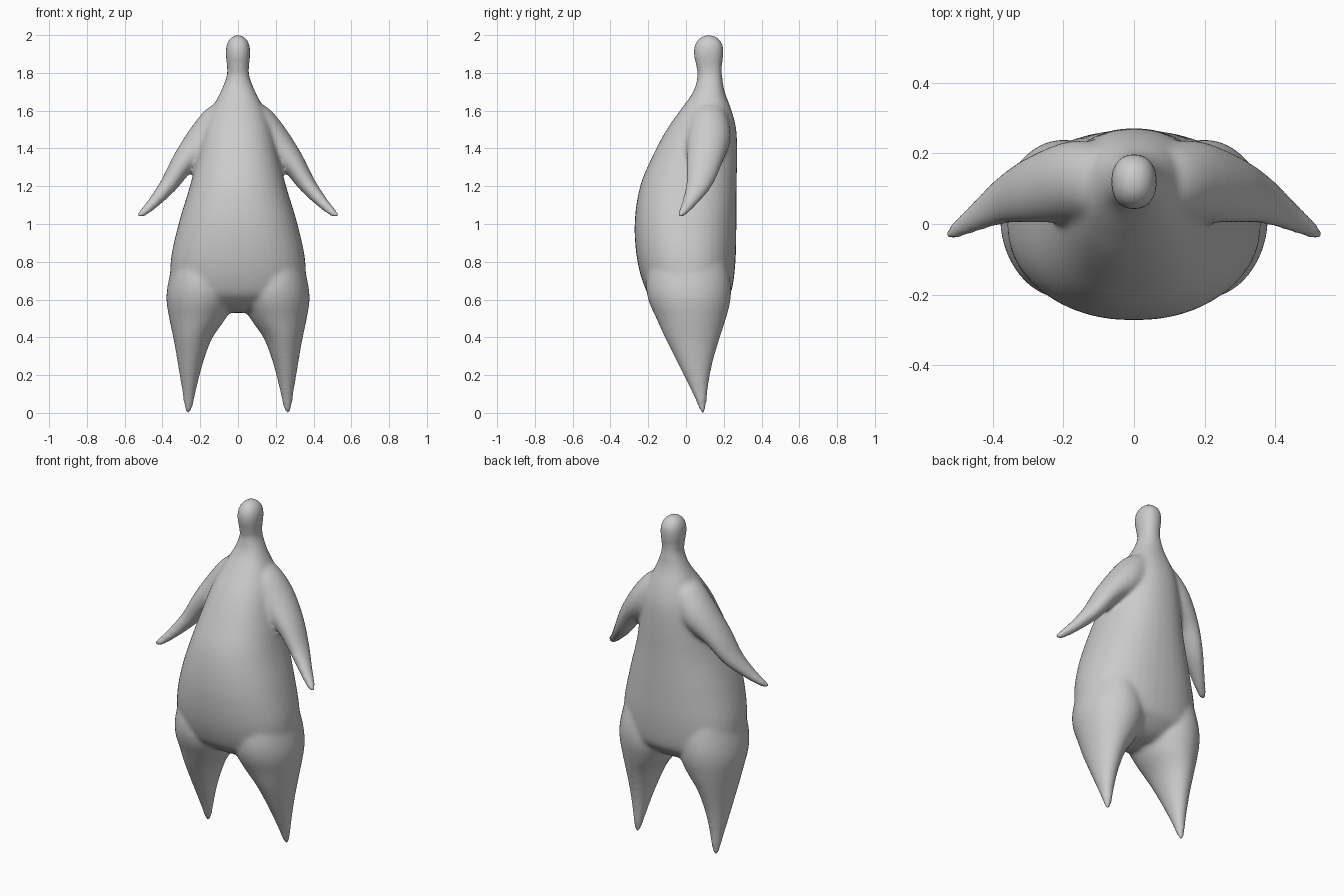
import bpy, bmesh, math
from mathutils import Vector

if "Cube" in bpy.data.objects:
    bpy.data.objects.remove(bpy.data.objects["Cube"])

SIDES = 40
STEPS = 5


def spline(rows):
    """Smoothly interpolate rows of numbers (Catmull-Rom)."""
    rows = [Vector(r) for r in rows]
    pts = [rows[0]] + rows + [rows[-1]]
    out = []
    for a, b, c, d in zip(pts, pts[1:], pts[2:], pts[3:]):
        for i in range(STEPS):
            t = i / STEPS
            out.append(0.5 * (2 * b + (c - a) * t + (2 * a - 5 * b + 4 * c - d) * t ** 2
                              + (3 * b - a - 3 * c + d) * t ** 3))
    return out + [rows[-1]]


def loft(bm, rows, u=(1, 0, 0), power=2.0, mirror=1):
    """Skin rings given as (x, y, z, radius along u, radius along y)."""
    u, v = Vector(u), Vector((0, 1, 0))
    rings = []
    for x, y, z, ru, rv in spline(rows):
        ring = []
        for k in range(SIDES):
            a = 2 * math.pi * k / SIDES
            c, s = math.cos(a), math.sin(a)
            p = (Vector((x, y, z)) + u * math.copysign(abs(c) ** (2 / power), c) * max(ru, 0.002)
                 + v * math.copysign(abs(s) ** (2 / power), s) * max(rv, 0.002))
            ring.append(bm.verts.new((p.x * mirror, p.y, p.z)))
        rings.append(ring)
    faces = [bm.faces.new(rings[0]), bm.faces.new(rings[-1])]
    for r, q in zip(rings, rings[1:]):
        for k in range(SIDES):
            j = (k + 1) % SIDES
            faces.append(bm.faces.new((r[k], r[j], q[j], q[k])))
    bmesh.ops.recalc_face_normals(bm, faces=faces)


# torso, neck and head: z, half width, front y, back y
torso = [(0.53, 0.06, -0.02, 0.10), (0.55, 0.15, -0.10, 0.15), (0.59, 0.26, -0.16, 0.20),
         (0.65, 0.345, -0.212, 0.242), (0.80, 0.357, -0.257, 0.262), (1.0, 0.315, -0.272, 0.267),
         (1.2, 0.255, -0.243, 0.268), (1.37, 0.212, -0.172, 0.271), (1.5, 0.18, -0.102, 0.266),
         (1.6, 0.142, -0.032, 0.242), (1.7, 0.092, 0.038, 0.205), (1.78, 0.061, 0.06, 0.192),
         (1.83, 0.058, 0.055, 0.190), (1.9, 0.065, 0.041, 0.198), (1.95, 0.060, 0.047, 0.194),
         (1.985, 0.040, 0.072, 0.168), (2.003, 0.008, 0.11, 0.13)]
# leg: z, inner x, outer x, front y, back y
leg = [(0.85, 0.08, 0.33, -0.18, 0.20), (0.70, 0.03, 0.368, -0.21, 0.235),
       (0.60, 0.02, 0.379, -0.20, 0.236), (0.50, 0.065, 0.364, -0.157, 0.212),
       (0.40, 0.134, 0.343, -0.112, 0.18), (0.30, 0.174, 0.325, -0.062, 0.15),
       (0.20, 0.203, 0.309, -0.012, 0.127), (0.10, 0.226, 0.293, 0.036, 0.113),
       (0.03, 0.24, 0.284, 0.066, 0.106), (-0.004, 0.256, 0.27, 0.08, 0.096)]
# arm: centre x, y, z, thickness, depth
arm = [(0.04, 0.12, 1.62, 0.06, 0.08), (0.10, 0.12, 1.55, 0.09, 0.105),
       (0.175, 0.12, 1.445, 0.098, 0.115), (0.285, 0.098, 1.33, 0.066, 0.095),
       (0.367, 0.07, 1.208, 0.047, 0.07), (0.45, 0.018, 1.11, 0.031, 0.042),
       (0.508, -0.02, 1.055, 0.021, 0.024), (0.532, -0.034, 1.036, 0.008, 0.008)]

bm = bmesh.new()
loft(bm, [(0, (f + b) / 2, z, w, (b - f) / 2) for z, w, f, b in torso], power=2.25)
for side in (1, -1):
    loft(bm, [((i + o) / 2, (f + b) / 2, z, (o - i) / 2, (b - f) / 2)
              for z, i, o, f, b in leg], mirror=side)
    loft(bm, arm, u=(0.8, 0, 0.6), mirror=side)

mesh = bpy.data.meshes.new("body")
bm.to_mesh(mesh)
bm.free()
body = bpy.data.objects.new("body", mesh)
bpy.context.collection.objects.link(body)
bpy.context.view_layer.objects.active = body
body.select_set(True)

# fuse the limbs into one soft skin
fuse = body.modifiers.new("fuse", 'REMESH')
fuse.mode = 'VOXEL'
fuse.voxel_size = 0.012
soften = body.modifiers.new("soften", 'SMOOTH')
soften.factor = 0.5
soften.iterations = 10
for name in ("fuse", "soften"):
    bpy.ops.object.modifier_apply(modifier=name)

grey = bpy.data.materials.new("light grey")
grey.diffuse_color = (0.6, 0.6, 0.6, 1)
grey.use_nodes = True
grey.node_tree.nodes["Principled BSDF"].inputs["Base Color"].default_value = grey.diffuse_color
body.data.materials.clear()
body.data.materials.append(grey)
for p in body.data.polygons:
    p.material_index = 0
bpy.ops.object.shade_smooth()
